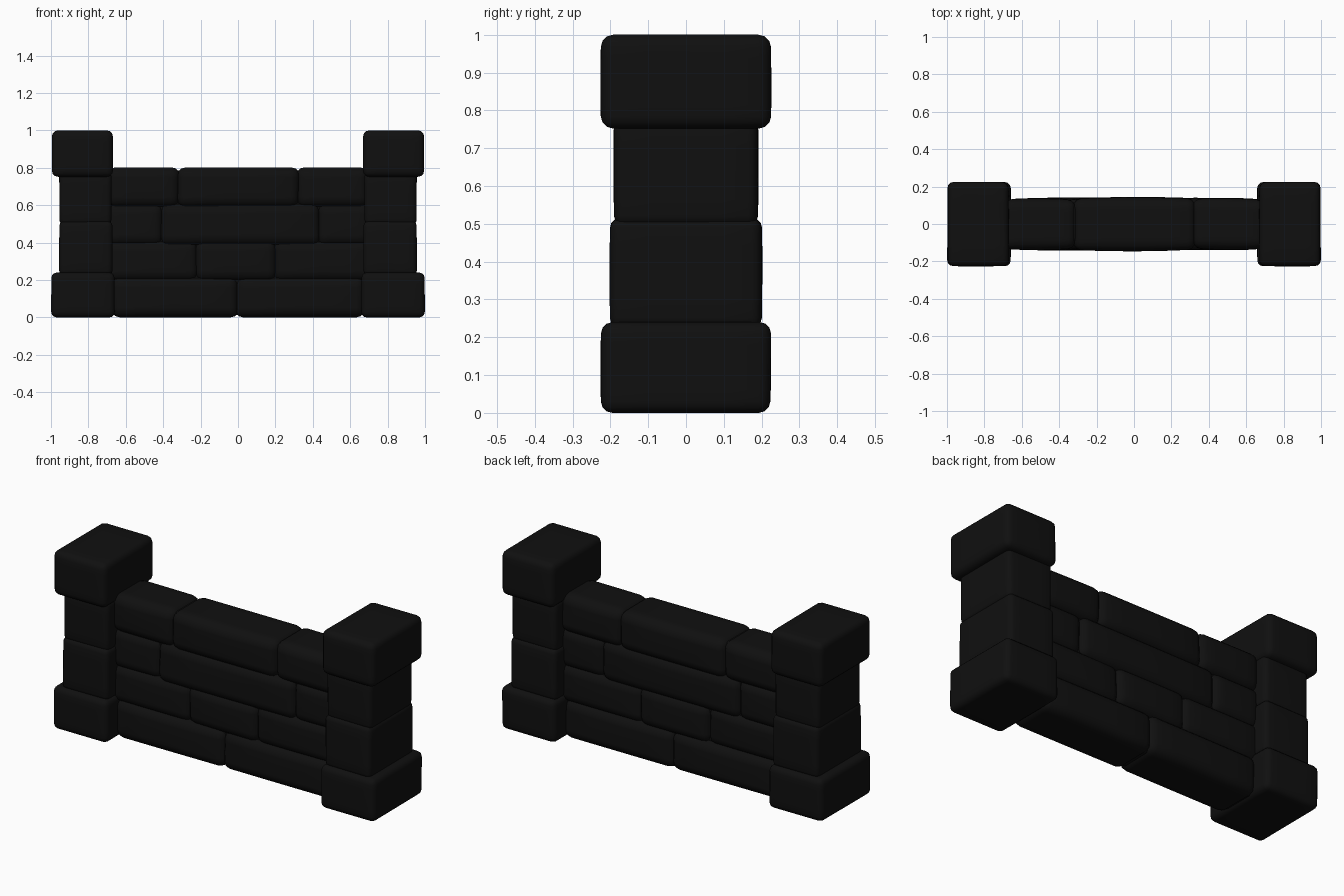
import bpy, bmesh, math, random
from mathutils import Vector

if "Cube" in bpy.data.objects:
    bpy.data.objects.remove(bpy.data.objects["Cube"])

random.seed(4)
stone_mat = bpy.data.materials.new("dark_stone")
stone_mat.diffuse_color = (0.005, 0.005, 0.005, 1)
stone_mat.use_nodes = True
stone_mat.node_tree.nodes["Principled BSDF"].inputs["Base Color"].default_value = stone_mat.diffuse_color


def stone(name, x, y, z, bevel, bulge=0.0, bottom=1.0, jitter=0.004):
    """Rounded block between the (min, max) limits, swelling on its y faces."""
    lo = Vector((x[0], y[0], z[0]))
    hi = Vector((x[1], y[1], z[1]))
    mid, size = (lo + hi) / 2, hi - lo
    bm = bmesh.new()
    bmesh.ops.create_cube(bm, size=1)
    for v in bm.verts:
        k = bottom if v.co.z < 0 else 1
        v.co = Vector((v.co.x * size.x * k, v.co.y * size.y * k, v.co.z * size.z))
        v.co += Vector((random.uniform(-jitter, jitter), random.uniform(-jitter, jitter), 0))
    bmesh.ops.subdivide_edges(bm, edges=bm.edges[:], cuts=3, use_grid_fill=True)
    sharp = [e for e in bm.edges if e.calc_face_angle(0) > math.radians(50)]
    bmesh.ops.bevel(bm, geom=sharp, offset=bevel, segments=3, profile=0.5,
                    affect='EDGES', clamp_overlap=True)
    # swell the middle of the front and back faces
    for v in bm.verts:
        u, w = 2 * v.co.x / size.x, 2 * v.co.z / size.z
        swell = max(0, 1 - u * u) * max(0, 1 - w * w)
        v.co.y += math.copysign(bulge * swell, v.co.y) if abs(v.co.y) > size.y * 0.3 else 0
        v.co += mid
    bmesh.ops.recalc_face_normals(bm, faces=bm.faces[:])
    me = bpy.data.meshes.new(name)
    bm.to_mesh(me)
    bm.free()
    for p in me.polygons:
        p.use_smooth = True
    me.materials.append(stone_mat)
    ob = bpy.data.objects.new(name, me)
    bpy.context.collection.objects.link(ob)
    return ob


# Pillars: base, two shaft stones and a cap, mirrored to the other side
pillar = [
    ("base", (0.66, 0.998), 0.223, (0.0, 0.24), 0.03, 1.0),
    ("lower_shaft", (0.67, 0.955), 0.2, (0.225, 0.515), 0.026, 1.0),
    ("upper_shaft", (0.675, 0.955), 0.19, (0.495, 0.775), 0.026, 1.0),
    ("cap", (0.67, 0.995), 0.224, (0.752, 1.0), 0.032, 1.0),
]
for name, x, hy, z, bev, bot in pillar:
    ob = stone("pillar_" + name, x, (-hy, hy), z, bev, 0.002, bot, 0.002)
    m = ob.modifiers.new("mirror", 'MIRROR')
    m.use_axis[0] = True

# Wall courses: (z limits, x splits, half depth of each stone)
courses = [
    ((0.0, 0.215), (-0.67, -0.005, 0.67), (0.132, 0.13)),
    ((0.195, 0.41), (-0.7, -0.22, 0.2, 0.7), (0.122, 0.13, 0.122)),
    ((0.385, 0.61), (-0.7, -0.41, 0.43, 0.7), (0.12, 0.132, 0.12)),
    ((0.59, 0.802), (-0.69, -0.32, 0.32, 0.69), (0.13, 0.137, 0.13)),
]
for row, (z, splits, depths) in enumerate(courses):
    for i, d in enumerate(depths):
        stone(f"wall_stone_{row}_{i}", (splits[i] - 0.008, splits[i + 1] + 0.008),
              (-d, d), z, 0.045, 0.009)

# Solid core behind the joints
stone("wall_core", (-0.7, 0.7), (-0.1, 0.1), (0.012, 0.785), 0.02, 0, 1, 0)
